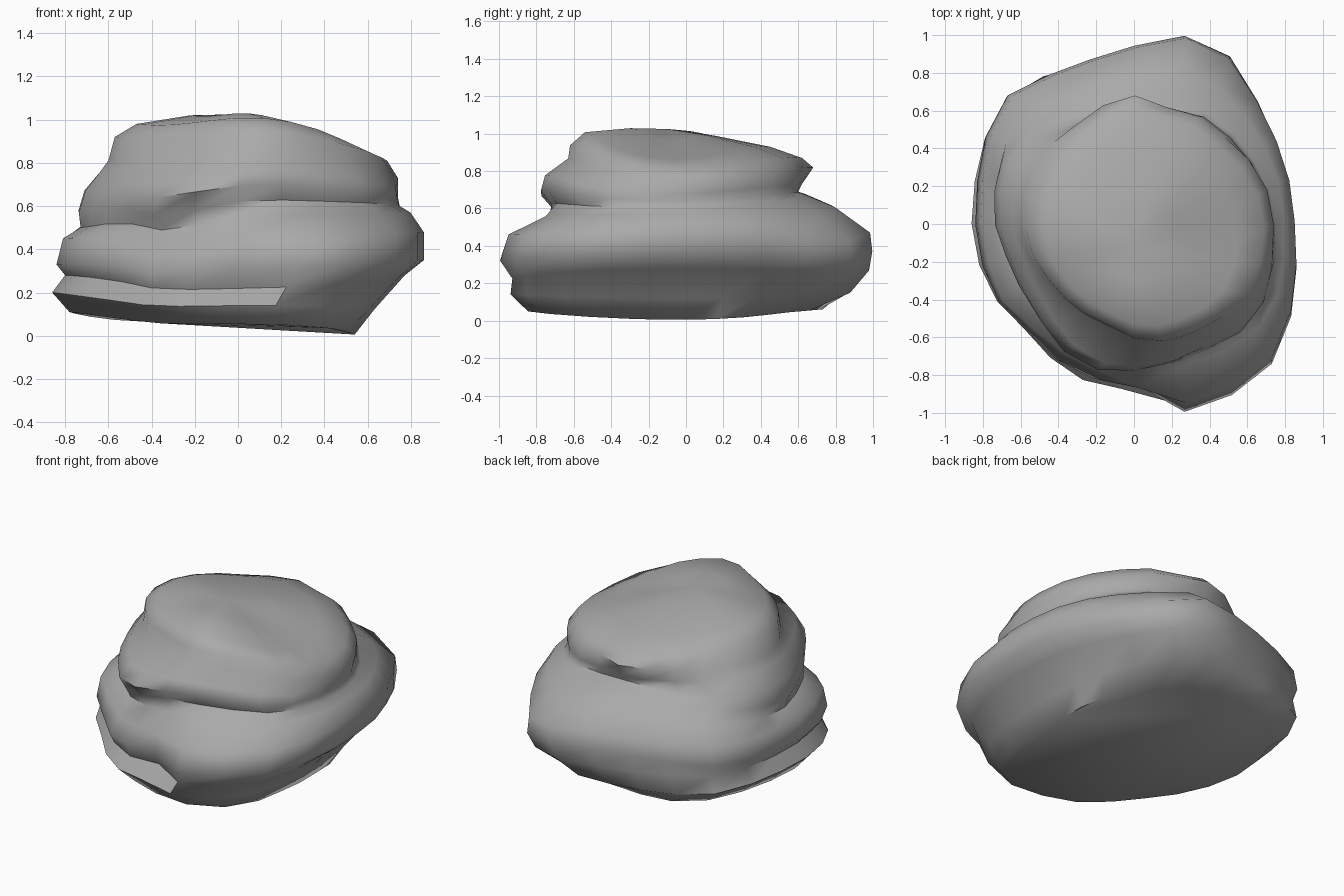
import bpy, bmesh
from math import sin, cos, pi, exp
from mathutils import Vector

cube = bpy.data.objects.get("Cube")
if cube:
    bpy.data.objects.remove(cube)

stone = bpy.data.materials.new("stone grey")
stone.use_nodes = True
colour = (0.4, 0.4, 0.4, 1)
stone.diffuse_color = colour
stone.node_tree.nodes["Principled BSDF"].inputs["Base Color"].default_value = colour


def outline(radii):
    """Plan outline from evenly spaced radii, fitted to a box of -1..1."""
    n = len(radii)
    pts = [(r * cos(2 * pi * i / n), r * sin(2 * pi * i / n)) for i, r in enumerate(radii)]

    def fit(values):
        low, high = min(values), max(values)
        return [2 * (v - low) / (high - low) - 1 for v in values]
    return list(zip(fit([p[0] for p in pts]), fit([p[1] for p in pts])))


def mix(a, b, t):
    return a + (b - a) * t


# Plan outlines of the underside, wide base, middle slab and cap slab
foot = outline([55, 57, 59, 60, 62, 67, 70, 74, 80, 82, 80, 79,
                79, 77, 74, 71, 73, 79, 86, 88, 84, 73, 62, 57])
base = outline([85, 85, 87, 94, 105, 103, 94, 90, 91, 96, 92, 87,
                85, 84, 85, 82, 83, 85, 92, 102, 103, 103, 96, 89])
middle = outline([74, 73, 72, 72, 72, 68, 66, 67, 68, 74, 79, 76,
                  73, 69, 69, 72, 78, 80, 77, 75, 77, 80, 79, 76])
cap = outline([74, 73, 70, 67, 67, 65, 69, 66, 62, 62, 62, 62,
               61, 59, 56, 55, 55, 56, 61, 65, 67, 71, 74, 74])
outlines = [foot, base, middle, cap, cap]

# Layers: (x, z) at -x and +x, (y, z) at front and back, place in outlines
layers = [
    ((-.78, .11), (.54, .005), (-.86, .055), (.73, .06), 0),
    ((-.86, .20), (.63, .12), (-.97, .14), (.91, .15), .6),
    ((-.80, .28), (.77, .28), (-.95, .22), (.98, .27), 1),
    ((-.84, .33), (.86, .35), (-1, .32), (1, .38), 1),
    ((-.81, .45), (.86, .48), (-.95, .46), (.99, .48), 1),
    ((-.73, .50), (.80, .57), (-.77, .56), (.80, .62), 1.4),
    ((-.74, .57), (.75, .60), (-.73, .63), (.64, .68), 1.8),
    ((-.71, .67), (.74, .64), (-.78, .70), (.60, .69), 2),
    ((-.64, .76), (.74, .68), (-.76, .78), (.62, .73), 2.2),
    ((-.60, .81), (.74, .73), (-.63, .87), (.68, .82), 3),
    ((-.57, .92), (.69, .81), (-.62, .94), (.62, .87), 3),
    ((-.47, .98), (.55, .86), (-.54, 1.01), (.45, .93), 3),
    ((-.22, 1.02), (.25, .96), (-.30, 1.03), (.15, .99), 3),
]

# Hollows and sags: centre, reach, push
dents = [
    ((.02, -.9, .24), .16, (0, .12, 0)),
    ((-.65, -.5, .27), .12, (.04, .04, 0)),
    ((-.35, -.72, .52), .25, (0, .02, -.08)),
    ((.45, -.6, .77), .12, (-.02, .04, 0)),
    ((.6, .85, .5), .25, (-.03, -.04, -.06)),
]


def ring(bm, left, right, front, back, place):
    verts = []
    step = int(place)
    for (bu, bv), (cu, cv) in zip(outlines[step], outlines[step + 1]):
        u, v = mix(bu, cu, place - step), mix(bv, cv, place - step)
        s, t = (u + 1) / 2, (v + 1) / 2
        zx, zy = mix(left[1], right[1], s), mix(front[1], back[1], t)
        z = mix(zx, zy, v * v / (u * u + v * v))
        p = Vector((mix(left[0], right[0], s), mix(front[0], back[0], t), z))
        for centre, reach, push in dents:
            gap = (p - Vector(centre)).length / reach
            p += Vector(push) * exp(-gap * gap)
        verts.append(bm.verts.new(p))
    return verts


bm = bmesh.new()
rings = [ring(bm, *layer) for layer in layers]
for low, high in zip(rings, rings[1:]):
    for i in range(len(low)):
        bm.faces.new((low[i - 1], low[i], high[i], high[i - 1]))

# Flat underside and gently crowned top
bm.faces.new(rings[0][::-1])
crown = bm.verts.new((0, -.1, 1.025))
for i in range(len(rings[-1])):
    bm.faces.new((rings[-1][i - 1], rings[-1][i], crown))
bmesh.ops.recalc_face_normals(bm, faces=bm.faces)

mesh = bpy.data.meshes.new("layered_boulder")
bm.to_mesh(mesh)
bm.free()
mesh.materials.append(stone)
boulder = bpy.data.objects.new("layered_boulder", mesh)
bpy.context.collection.objects.link(boulder)

# Smooth stone with a crisp underside rim
bpy.ops.object.select_all(action="DESELECT")
boulder.select_set(True)
bpy.context.view_layer.objects.active = boulder
bpy.ops.object.shade_smooth_by_angle(angle=1)
